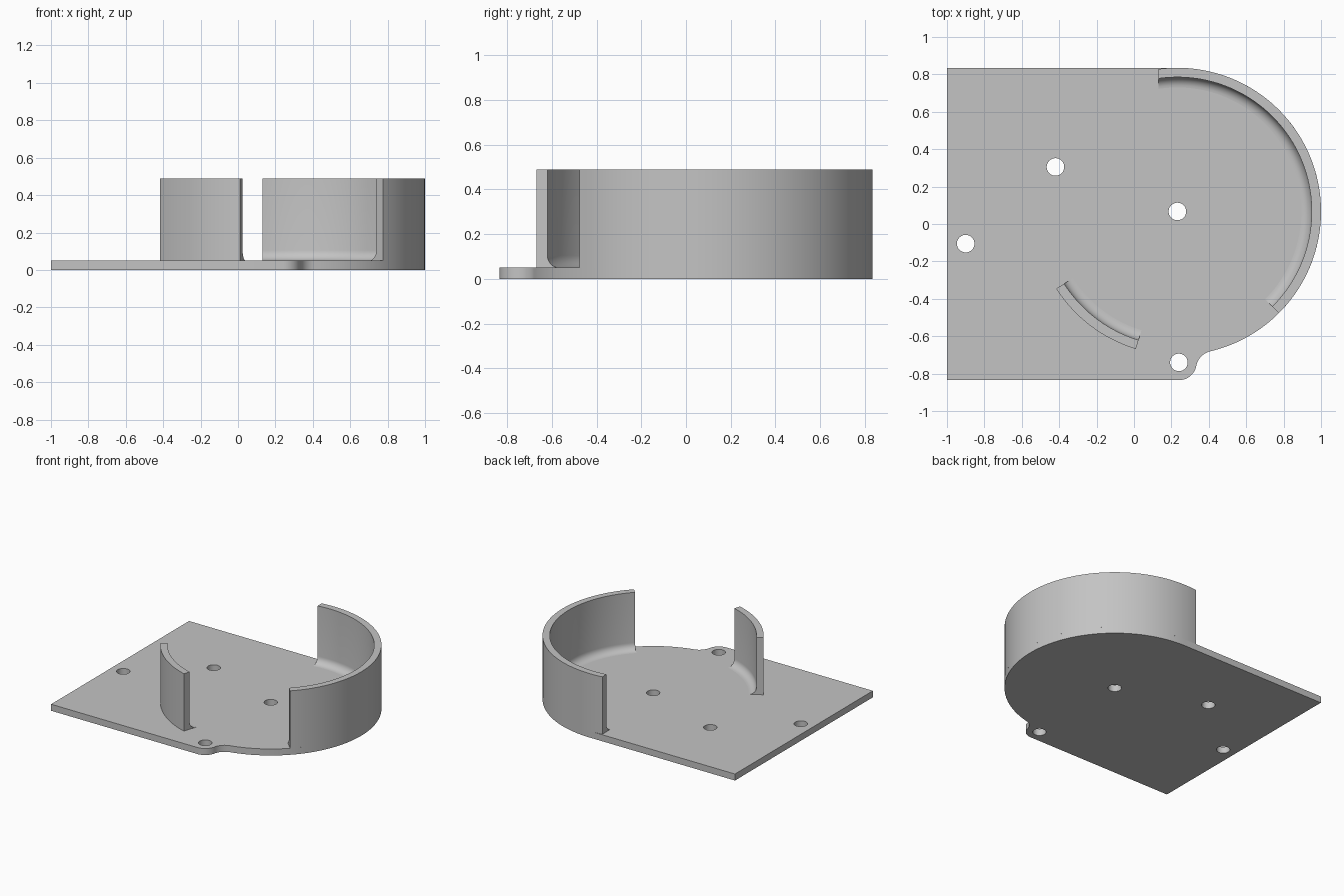
import bpy, bmesh
from math import pi, sin, cos, acos, atan2, radians, hypot, sqrt

cube = bpy.data.objects.get("Cube")
if cube:
    bpy.data.objects.remove(cube, do_unlink=True)

CX, CY, R = 0.232, 0.067, 0.768      # centre and radius of the round end
THICK, TOP = 0.05, 0.49              # plate thickness, wall top
WALL, FILLET = 0.05, 0.055           # wall thickness, inner foot radius
BX, BY, BR = 0.24, -0.74, 0.095      # corner lug
HALF = 0.835

grey = bpy.data.materials.new("light_grey")
grey.use_nodes = True
colour = (0.55, 0.55, 0.55, 1)
grey.diffuse_color = colour
grey.node_tree.nodes["Principled BSDF"].inputs["Base Color"].default_value = colour


def arc(cx, cy, r, a, b, n):
    return [(cx + r * cos(a + (b - a) * i / n), cy + r * sin(a + (b - a) * i / n))
            for i in range(n + 1)]


def finish(name, bm):
    bmesh.ops.recalc_face_normals(bm, faces=bm.faces[:])
    mesh = bpy.data.meshes.new(name)
    bm.to_mesh(mesh)
    bm.free()
    mesh.materials.append(grey)
    obj = bpy.data.objects.new(name, mesh)
    bpy.context.collection.objects.link(obj)
    bpy.ops.object.select_all(action='DESELECT')
    obj.select_set(True)
    bpy.context.view_layer.objects.active = obj
    bpy.ops.object.shade_smooth_by_angle(angle=radians(30))


def plate(name, loops):
    """Fill an outline with holes and extrude it upwards."""
    bm = bmesh.new()
    edges = []
    for loop in loops:
        vs = [bm.verts.new((x, y, 0)) for x, y in loop]
        edges += [bm.edges.new((vs[i - 1], vs[i])) for i in range(len(vs))]
    bmesh.ops.triangle_fill(bm, use_beauty=True, use_dissolve=False, edges=edges)
    top = bmesh.ops.extrude_face_region(bm, geom=bm.faces[:], use_keep_orig=True)["geom"]
    bmesh.ops.translate(bm, vec=(0, 0, THICK),
                        verts=[g for g in top if isinstance(g, bmesh.types.BMVert)])
    finish(name, bm)


def curved_wall(name, start, end, n):
    """Sweep the wall section; start and end give an angle for each radius."""
    section = [(R, THICK), (R, TOP), (R - WALL, TOP)]
    inner = R - WALL - FILLET
    section += [(inner + FILLET * cos(t), THICK + FILLET * (1 - sin(-t)) if t else THICK + FILLET)
                for t in [0]]
    section += [(inner + FILLET * sin(t), THICK + FILLET * (1 - cos(t)))
                for t in [pi / 2 * i / 8 for i in range(7, -1, -1)]]
    bm = bmesh.new()
    rings = []
    for i in range(n + 1):
        ring = []
        for r, z in section:
            a = start(r) + (end(r) - start(r)) * i / n
            ring.append(bm.verts.new((CX + r * cos(a), CY + r * sin(a), z)))
        rings.append(ring)
    for p, q in zip(rings, rings[1:]):
        for j in range(len(p)):
            bm.faces.new((p[j - 1], p[j], q[j], q[j - 1]))
    bm.faces.new(rings[0])
    bm.faces.new(rings[-1])
    finish(name, bm)


# Concave blend between the lug and the round end
blend = 0.1
dist = hypot(BX - CX, BY - CY)
ux, uy = (BX - CX) / dist, (BY - CY) / dist
along = ((R + blend) ** 2 - (BR + blend) ** 2 + dist ** 2) / (2 * dist)
side = sqrt((R + blend) ** 2 - along ** 2)
FX, FY = CX + ux * along - uy * side, CY + uy * along + ux * side
lug_angle = atan2(FY - BY, FX - BX)
round_angle = atan2(FY - CY, FX - CX)

# Base plate with four screw holes
outline = [(-1, -HALF)]
outline += arc(BX, BY, BR, -pi / 2, lug_angle, 12)
outline += arc(FX, FY, blend, lug_angle + pi, round_angle + pi, 12)[1:]
outline += arc(CX, CY, R, round_angle, pi / 2, 80)[1:]
outline += [(-1, HALF)]
holes = [(-0.42, 0.305), (-0.9, -0.105), (CX, CY), (BX, BY)]
plate("base_plate", [outline] + [arc(x, y, 0.047, 0, 2 * pi, 32)[:-1] for x, y in holes])

# Long wall, cut square at its back end, and short wall
curved_wall("long_wall", lambda r: radians(-45), lambda r: acos((0.13 - CX) / r), 80)
curved_wall("short_wall", lambda r: radians(212.5), lambda r: radians(253.2), 28)
